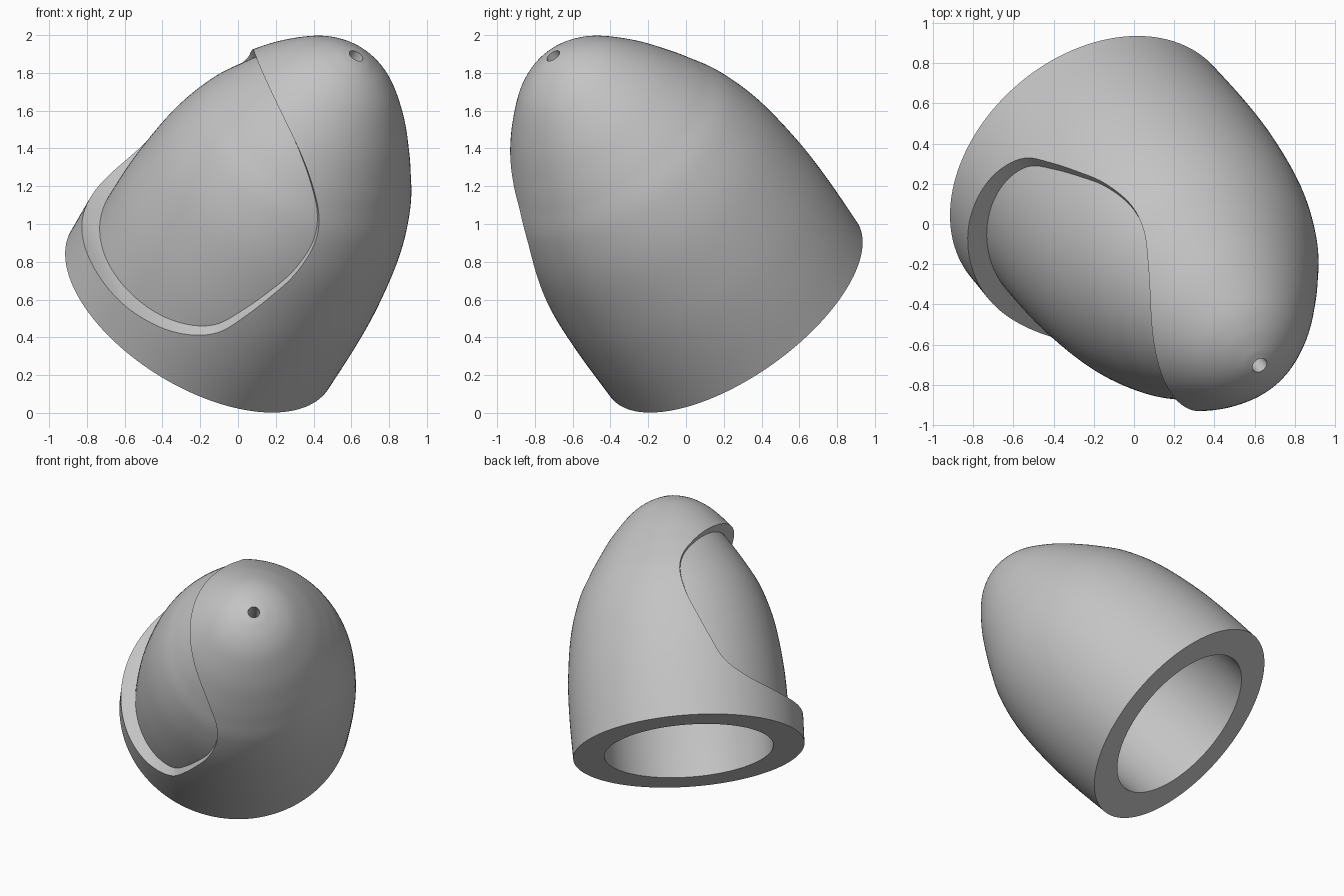
import bpy, bmesh, math
from mathutils import Vector, Matrix

cube = bpy.data.objects.get("Cube")
if cube:
    bpy.data.objects.remove(cube, do_unlink=True)

grey = bpy.data.materials.new("plain grey")
grey.use_nodes = True
grey.diffuse_color = (0.55, 0.55, 0.55, 1)
grey.node_tree.nodes["Principled BSDF"].inputs["Base Color"].default_value = (0.55, 0.55, 0.55, 1)


def smooth_path(points, steps=6):
    """Catmull-Rom curve through 2D points."""
    pts = [Vector(p) for p in points]
    pts = [2 * pts[0] - pts[1]] + pts + [2 * pts[-1] - pts[-2]]
    out = []
    for a, b, c, d in zip(pts, pts[1:], pts[2:], pts[3:]):
        for i in range(steps):
            s = i / steps
            out.append(0.5 * (2 * b + (c - a) * s + (2 * a - 5 * b + 4 * c - d) * s ** 2
                              + (3 * b - a - 3 * c + d) * s ** 3))
    return out + [pts[-2]]


def finish(name, bm):
    bmesh.ops.recalc_face_normals(bm, faces=bm.faces)
    mesh = bpy.data.meshes.new(name)
    bm.to_mesh(mesh)
    bm.free()
    mesh.materials.append(grey)
    obj = bpy.data.objects.new(name, mesh)
    bpy.context.collection.objects.link(obj)
    return obj


def revolve(name, profile, closed, sides=128):
    """Spin (radius, height) points; caps the ends unless the profile is a loop."""
    bm = bmesh.new()
    rings = [[bm.verts.new((r * math.cos(k * math.tau / sides), r * math.sin(k * math.tau / sides), h))
              for k in range(sides)] for r, h in profile]
    pairs = list(zip(rings, rings[1:])) + ([(rings[-1], rings[0])] if closed else [])
    for low, high in pairs:
        for k in range(sides):
            j = (k + 1) % sides
            bm.faces.new((low[k], low[j], high[j], high[k]))
    if not closed:
        bm.faces.new(rings[0])
        bm.faces.new(rings[-1])
    return finish(name, bm)


def prism(name, outline, half):
    """Extrude an (x, z) outline along y."""
    bm = bmesh.new()
    face = bm.faces.new([bm.verts.new((x, -half, z)) for x, z in outline])
    new = bmesh.ops.extrude_face_region(bm, geom=[face])["geom"]
    bmesh.ops.translate(bm, vec=(0, 2 * half, 0),
                        verts=[v for v in new if isinstance(v, bmesh.types.BMVert)])
    return finish(name, bm)


def subtract(obj, cutter):
    """Cut one object with another, bake the result and drop the cutter."""
    cutter.hide_render = True
    mod = obj.modifiers.new("cut", 'BOOLEAN')
    mod.operation, mod.solver, mod.object = 'DIFFERENCE', 'EXACT', cutter
    deps = bpy.context.evaluated_depsgraph_get()
    baked = bpy.data.meshes.new_from_object(obj.evaluated_get(deps))
    obj.modifiers.clear()
    obj.data = baked
    bpy.data.objects.remove(cutter, do_unlink=True)


# Domed shell with a hollow inside and a small hole at the tip
dome = smooth_path([(0.80, 0), (0.805, 0.3), (0.795, 0.57), (0.755, 0.88), (0.685, 1.12), (0.605, 1.28),
                    (0.535, 1.4), (0.435, 1.55), (0.305, 1.7), (0.2, 1.78), (0.1, 1.825), (0.04, 1.84)])
hollow = [Vector((max(r * 0.73, 0.04), h * 0.86)) for r, h in reversed(dome)]
shell = revolve("domed_shell", dome + hollow, True)

# Sunken side panel: a side-view outline, keeping a core shifted inward
outline = smooth_path([(1.2, 0.2), (0.82, 0.2), (0.66, 0.23), (0.5, 0.3), (0.37, 0.41), (0.29, 0.57),
                       (0.22, 0.73), (0.15, 0.9), (0.11, 1.08), (0.13, 1.22), (0.2, 1.34),
                       (0.29, 1.45), (0.42, 1.57), (0.6, 1.72), (1.2, 2.2)])
recess = prism("recess_cutter", outline, 1.2)
core = revolve("recess_core", dome, False)
core.data.transform(Matrix.Translation((-0.1, 0, 0)))
subtract(recess, core)
subtract(shell, recess)

# Tilt the shell: local z is the axis, local x points out of the recess
axis = Vector((0.448, -0.518, 0.728)).normalized()
side = Vector((-0.84, -0.523, 0.145))
side = (side - axis * side.dot(axis)).normalized()
frame = Matrix((side, axis.cross(side), axis)).transposed().to_4x4()
shell.data.transform(Matrix.Translation((-0.2, 0.251, 0.55)) @ frame)

bpy.ops.object.select_all(action='DESELECT')
shell.select_set(True)
bpy.context.view_layer.objects.active = shell
bpy.ops.object.shade_smooth_by_angle(angle=math.radians(25))
